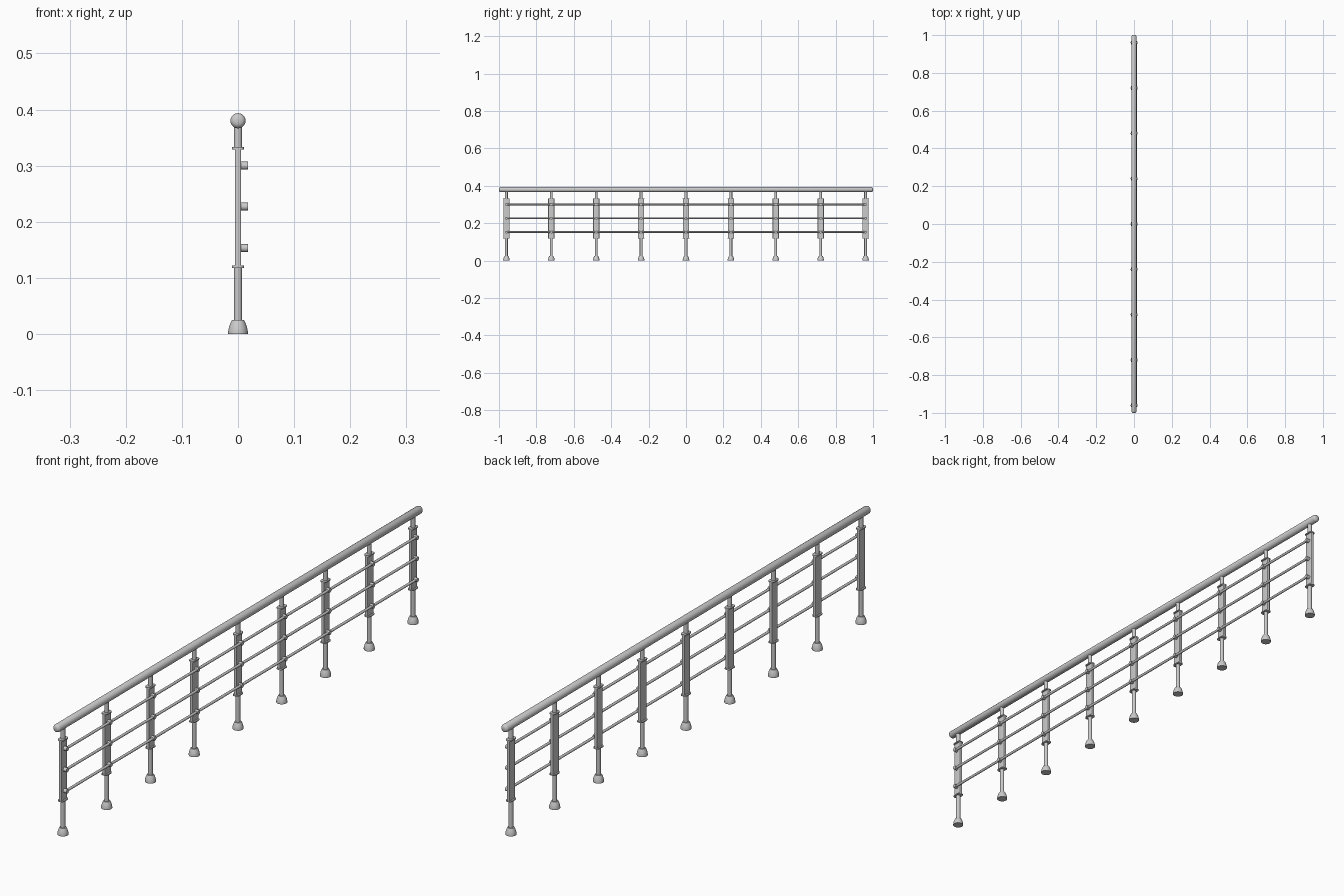
import bpy, bmesh, math
from mathutils import Matrix

if "Cube" in bpy.data.objects:
    bpy.data.objects.remove(bpy.data.objects["Cube"])

POST_Y = [-0.96 + 0.24 * i for i in range(9)]
ROD_Z = [0.153, 0.227, 0.30]


def finish(name, bm, loc, rot=(0, 0, 0)):
    bmesh.ops.recalc_face_normals(bm, faces=bm.faces)
    me = bpy.data.meshes.new(name)
    bm.to_mesh(me)
    bm.free()
    ob = bpy.data.objects.new(name, me)
    bpy.context.collection.objects.link(ob)
    ob.location = loc
    ob.rotation_euler = rot
    bpy.ops.object.select_all(action='DESELECT')
    ob.select_set(True)
    bpy.context.view_layer.objects.active = ob
    bpy.ops.object.shade_smooth_by_angle(angle=math.radians(35))
    return ob


def lathe(name, profile, loc=(0, 0, 0), rot=(0, 0, 0), n=24):
    """Revolve (radius, height) points around z and cap both ends."""
    bm = bmesh.new()
    rings = [[bm.verts.new((r * math.cos(2 * math.pi * k / n),
                            r * math.sin(2 * math.pi * k / n), z)) for k in range(n)]
             for r, z in profile]
    for a, b in zip(rings, rings[1:]):
        for k in range(n):
            bm.faces.new((a[k], a[(k + 1) % n], b[(k + 1) % n], b[k]))
    bm.faces.new(rings[0])
    bm.faces.new(rings[-1])
    return finish(name, bm, loc, rot)


def rounded_slab(name, hx, hy, z0, z1, y, radius, seg=4):
    """Upright slab with rounded vertical edges."""
    bm = bmesh.new()
    pts = []
    for q, (sx, sy) in enumerate([(1, 1), (-1, 1), (-1, -1), (1, -1)]):
        for s in range(seg + 1):
            a = math.pi / 2 * (q + s / seg)
            pts.append((sx * (hx - radius) + radius * math.cos(a),
                        sy * (hy - radius) + radius * math.sin(a)))
    low = [bm.verts.new((px, py, z0)) for px, py in pts]
    top = [bm.verts.new((px, py, z1)) for px, py in pts]
    bm.faces.new(low)
    bm.faces.new(top)
    for k in range(len(pts)):
        j = (k + 1) % len(pts)
        bm.faces.new((low[k], low[j], top[j], top[k]))
    return finish(name, bm, (0, y, 0))


# Handrail with softly rounded ends
half = [(0.0135, 0.992), (0.0115, 0.9965), (0.008, 0.999), (0.003, 1.0)]
lathe("handrail", [(r, -z) for r, z in reversed(half)] + half,
      (0, 0, 0.38), (math.pi / 2, 0, 0), 32)

# Thin horizontal rods on the +x side
for z in ROD_Z:
    lathe("rod", [(0.0045, -0.963), (0.0045, 0.963)],
          (0.0115, 0, z), (math.pi / 2, 0, 0), 16)

for y in POST_Y:
    # Flared foot
    lathe("foot", [(0.0175, 0), (0.0175, 0.005), (0.0163, 0.011),
                   (0.014, 0.018), (0.011, 0.0245)], (0, y, 0))
    # Lower and upper post tubes
    lathe("lower_post", [(0.0073, 0.02), (0.0073, 0.12)], (0, y, 0))
    lathe("upper_post", [(0.0073, 0.33), (0.0073, 0.375)], (0, y, 0))
    # Flat middle panel with a collar at each end
    rounded_slab("post_panel", 0.0055, 0.0165, 0.12, 0.331, y, 0.0025)
    for z in (0.12, 0.331):
        rounded_slab("panel_collar", 0.011, 0.0175, z - 0.002, z + 0.002, y, 0.008)
    # Rod holders
    for z in ROD_Z:
        lathe("rod_holder", [(0.007, 0.004), (0.007, 0.018)],
              (0, y, z), (0, math.pi / 2, 0), 20)
